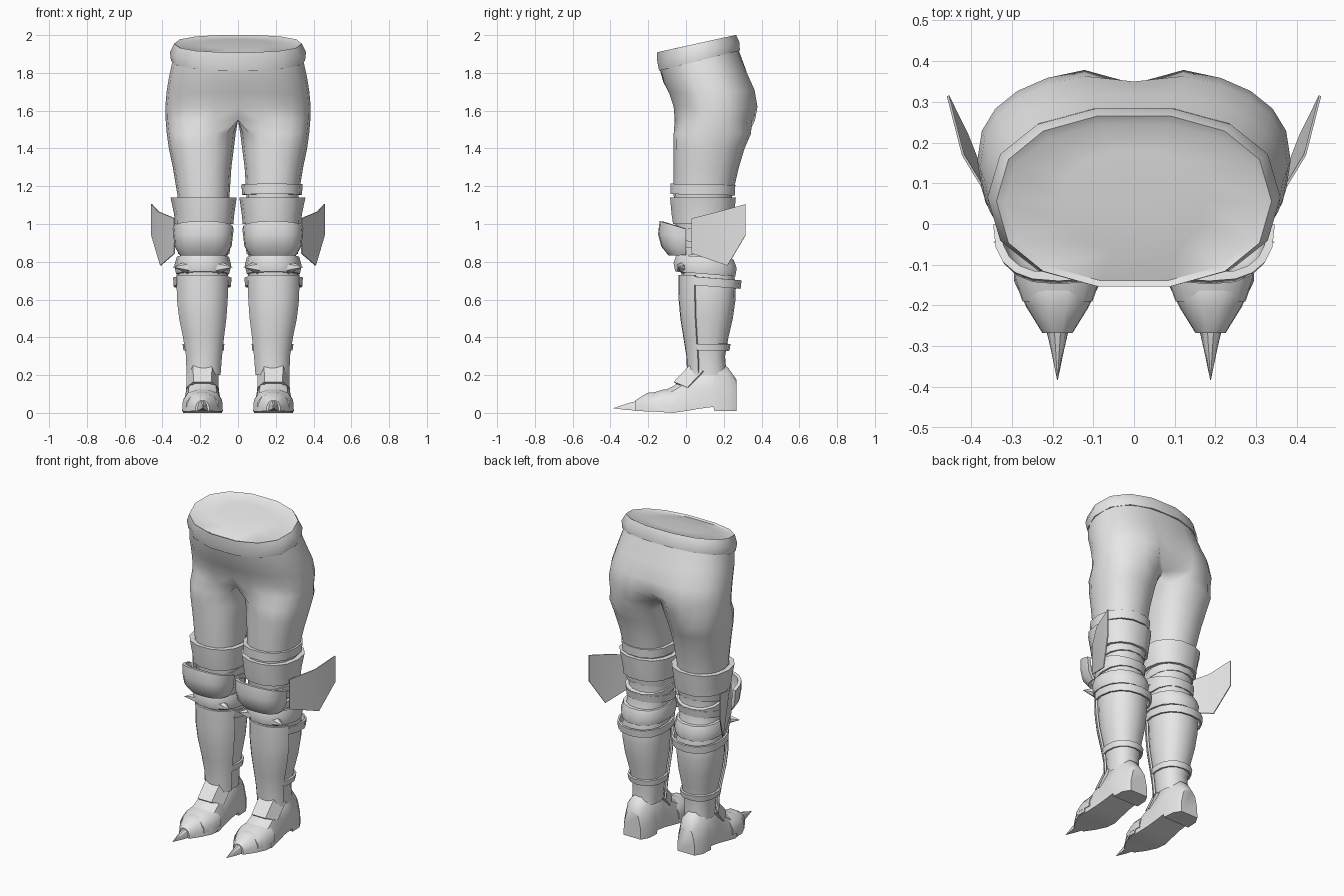
import bpy, bmesh, math
from mathutils import Vector

if "Cube" in bpy.data.objects:
    bpy.data.objects.remove(bpy.data.objects["Cube"])

grey = bpy.data.materials.new("pale_grey")
grey.diffuse_color = (0.8, 0.8, 0.8, 1)
grey.use_nodes = True
grey.node_tree.nodes["Principled BSDF"].inputs["Base Color"].default_value = grey.diffuse_color


def finish(name, bm, mirror=True, thick=0, angle=38):
    """Turn a bmesh into a smooth-shaded object, thickened and mirrored if asked."""
    bmesh.ops.recalc_face_normals(bm, faces=bm.faces)
    me = bpy.data.meshes.new(name)
    bm.to_mesh(me)
    bm.free()
    ob = bpy.data.objects.new(name, me)
    bpy.context.collection.objects.link(ob)
    me.materials.append(grey)
    if thick:
        m = ob.modifiers.new("thickness", 'SOLIDIFY')
        m.thickness, m.offset = thick, 0
    if mirror:
        m = ob.modifiers.new("pair", 'MIRROR')
        m.use_clip = True
    bpy.ops.object.select_all(action='DESELECT')
    ob.select_set(True)
    bpy.context.view_layer.objects.active = ob
    bpy.ops.object.convert(target='MESH')
    bpy.ops.object.shade_smooth_by_angle(angle=math.radians(angle))
    return ob


def power(v, p):
    return math.copysign(abs(v) ** p, v)


def ring(z, x0, x1, y0, y1, tilt=0, a0=-180, a1=180, n=16, p=0.88):
    """Rounded cross-section, or an arc of one; angle 0 is +x, -90 is the front."""
    arc = a1 - a0 < 360
    cx, cy, rx, ry = (x0 + x1) / 2, (y0 + y1) / 2, (x1 - x0) / 2, (y1 - y0) / 2
    pts = []
    for k in range(n + arc):
        a = math.radians(a0 + (a1 - a0) * k / n)
        dy = ry * power(math.sin(a), p)
        pts.append((cx + rx * power(math.cos(a), p), cy + dy, z + tilt * dy))
    return pts


def loft(rings, around=True, loop=False, caps=(False, False)):
    bm = bmesh.new()
    vs = [[bm.verts.new(c) for c in r] for r in rings]
    n = len(vs[0])
    for i in range(len(vs) if loop else len(vs) - 1):
        a, b = vs[i], vs[(i + 1) % len(vs)]
        for k in range(n if around else n - 1):
            j = (k + 1) % n
            bm.faces.new((a[k], a[j], b[j], b[k]))
    for cap, r in zip(caps, (vs[0], vs[-1])):
        if cap:
            bm.faces.new(r)
    return bm


def band(name, specs, t=0.03, mirror=True, **kw):
    """Closed cuff: outer rings plus an inset copy of the end rings."""
    inner = [(z, a + t, b - t, c + t, d - t) for z, a, b, c, d in (specs[-1], specs[0])]
    return finish(name, loft([ring(*s, **kw) for s in specs + inner], loop=True), mirror)


def arc(name, specs, a0, a1, thick=0.012, **kw):
    """Curved plate or strap that covers only part of the way round."""
    rings = [ring(*s, a0=a0, a1=a1, n=10, **kw) for s in specs]
    return finish(name, loft(rings, around=False), thick=thick)


# Trousers: half pelvis flowing into one leg, mirrored
def pelvis_ring(z, x1, y0, y1, cleft, tilt):
    cy, ry = (y0 + y1) / 2, (y1 - y0) / 2
    pts = {}
    for k in range(-6, 7):
        a = math.radians(k * 15)
        dy = ry * power(math.sin(a), 0.85)
        x = 0 if abs(k) == 6 else x1 * power(math.cos(a), 0.85)
        if abs(k) == 6:
            dy -= cleft if k > 0 else -cleft * 0.4
        pts[k] = (x, cy + dy, z + tilt * dy)
    f, b = Vector(pts[-6]), Vector(pts[6])
    for k, t in ((7, 0.25), (-8, 0.5), (-7, 0.75)):
        pts[k] = tuple(b.lerp(f, t))
    return [pts[k] for k in range(-8, 8)]


pelvis = [(1.87, .345, -.14, .28, 0, .23), (1.78, .365, -.122, .325, .005, .13),
          (1.70, .378, -.095, .37, .02, .04), (1.62, .385, -.072, .385, .04, 0),
          (1.55, .383, -.066, .372, .11, 0)]
leg = [(1.48, .012, .377, -.065, .345), (1.40, .022, .366, -.065, .31),
       (1.30, .035, .345, -.065, .28), (1.15, .045, .32, -.065, .245),
       (1.0, .045, .315, -.055, .23), (.9, .05, .30, -.04, .21),
       (.8, .06, .31, -.03, .24), (.68, .055, .322, -.02, .264),
       (.6, .058, .32, -.02, .262), (.5, .065, .307, -.012, .248),
       (.4, .08, .285, .005, .225), (.3, .093, .268, .02, .207),
       (.2, .1, .265, .025, .215)]
bm = loft([pelvis_ring(*s) for s in pelvis] + [ring(*s) for s in leg])
bmesh.ops.delete(bm, geom=[f for f in bm.faces if all(abs(v.co.x) < 1e-5 for v in f.verts)],
                 context='FACES')
finish("trousers", bm, angle=60)

# Tilted waistband with a shallow closed top
waist = [(1.87, -.325, .325, -.12, .265, .25), (1.865, -.355, .355, -.147, .29, .25),
         (1.91, -.36, .36, -.157, .288, .24), (1.955, -.338, .338, -.158, .27, .22),
         (1.945, -.318, .318, -.143, .25, .22), (1.953, -.18, .18, -.07, .18, .2),
         (1.955, -.05, .05, .03, .09, .2)]
finish("waistband", loft([ring(*s, n=14) for s in waist], caps=(False, True)), mirror=False)

# Thigh strap, on one leg only
band("thigh_strap", [(1.155, .022, .338, -.085, .262), (1.21, .018, .343, -.085, .265)],
     mirror=False, n=14, tilt=-.02)

# Cuffs above and below the knee, and wraps behind it
band("thigh_cuff", [(1.0, .025, .335, -.072, .25), (1.05, .02, .338, -.08, .258),
                    (1.14, .007, .357, -.088, .268)], n=14)
band("shin_cuff", [(.735, .047, .328, -.06, .265), (.78, .036, .337, -.07, .272),
                   (.825, .047, .325, -.055, .255)], n=14, tilt=-.08)
for i, (z, tilt) in enumerate(((.865, .12), (.915, -.2), (.965, .15))):
    band("knee_wrap_%d" % (i + 1), [(z - .022, .045, .318, -.05, .228),
                                    (z + .022, .04, .322, -.052, .235)], n=14, tilt=tilt)

# Knee plate
knee = [(.84, .07, .30, -.085, .085, 0), (.885, .043, .327, -.122, .122, 0),
        (.94, .037, .332, -.138, .138, -.05), (.975, .033, .336, -.13, .13, -.3)]
finish("knee_plate", loft([ring(*s, a0=-180, a1=0, n=10, p=.75) for s in knee], around=False),
       thick=.02)

# Shin plate and the straps holding it
arc("shin_plate", [(.73, .045, .332, -.035, .275), (.6, .048, .33, -.033, .275),
                   (.5, .056, .317, -.024, .26), (.4, .07, .295, -.008, .238),
                   (.3, .082, .278, .008, .22), (.2, .09, .275, .012, .225)], -155, -25)
arc("calf_strap", [(.67, .042, .336, -.03, .283), (.715, .04, .338, -.03, .288)],
    -30, 210, tilt=-.08)
arc("ankle_strap", [(.33, .08, .283, .0, .224), (.365, .078, .288, .0, .23)], -30, 210)

# Side fin: bent sheet beside the knee
bm = bmesh.new()
v = [bm.verts.new(c) for c in ((.335, .03, 1.03), (.42, .17, 1.065), (.457, .315, 1.105),
                               (.457, .315, .94), (.41, .22, .78), (.335, .03, .845))]
bm.faces.new((v[0], v[1], v[4], v[5]))
bm.faces.new((v[1], v[2], v[3], v[4]))
finish("side_fin", bm, thick=.006, angle=10)


# Spikes on either side of the shin cuff
for name, base, tip in (("outer_spike", (.265, -.015, .772), (.345, -.045, .772)),
                        ("inner_spike", (.105, -.015, .772), (.028, -.045, .772))):
    base, tip = Vector(base), Vector(tip)
    d = tip - base
    bm = bmesh.new()
    bmesh.ops.create_cone(bm, cap_ends=True, segments=6, radius1=.036, radius2=0, depth=d.length)
    bm.transform(d.to_track_quat('Z', 'Y').to_matrix().to_4x4())
    bmesh.ops.translate(bm, verts=bm.verts, vec=(base + tip) / 2)
    finish(name, bm, angle=30)


# Foot parts: arched sections set out along y
def arch(y, w, zb, zt, cx=.188):
    h = zt - zb
    half = [(1, 0), (.97, .4), (.72, .82), (.28, 1)]
    pts = half + [(-a, b) for a, b in reversed(half)]
    return [(cx + w * a, y, zb + h * b) for a, b in pts]


def foot_part(name, sections, angle=38):
    finish(name, loft([arch(*s) for s in sections], caps=(True, True)), angle=angle)


foot_part("boot", [(.268, .06, .01, .175), (.222, .086, .01, .24), (.15, .09, .01, .275),
                   (.145, .09, .032, .275), (.07, .09, .022, .26), (0, .096, .01, .19),
                   (-.07, .104, 0, .14), (-.14, .1, .005, .105), (-.21, .066, .01, .085),
                   (-.262, .032, .015, .06)])
foot_part("toe_plate", [(-.05, .106, .03, .13), (-.13, .107, .03, .122), (-.19, .086, .03, .1)])
foot_part("toe_cap", [(-.09, .108, .008, .095), (-.14, .107, .008, .112),
                      (-.205, .076, .008, .106), (-.268, .037, .01, .066)])
foot_part("toe_spike", [(-.25, .03, .012, .066), (-.31, .016, .015, .05),
                        (-.383, .001, .024, .026)], 25)

# Instep plate folded over the top of the foot
rows = []
for y, z in ((-.07, .163), (.012, .25)):
    rows.append([(.188 + s * x, y + back, z - drop) for s, x, back, drop in
                 ((-1, .078, .08, .03), (-1, .045, .01, .003),
                  (1, .045, .01, .003), (1, .078, .08, .03))])
finish("instep_plate", loft(rows, around=False), thick=.015)
